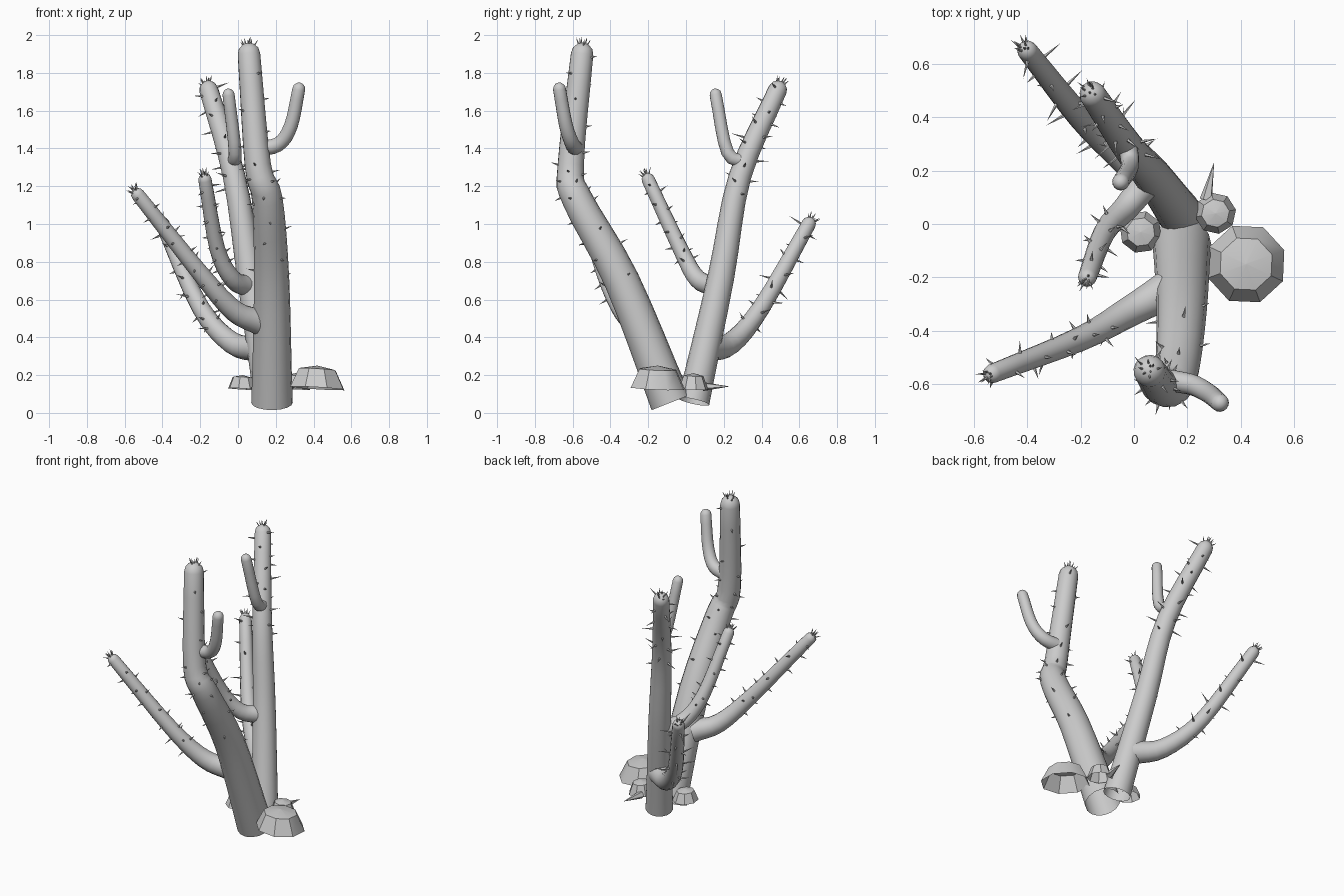
import bpy, bmesh, math, random
from mathutils import Vector

if "Cube" in bpy.data.objects:
    bpy.data.objects.remove(bpy.data.objects["Cube"])

random.seed(4)
SIDES = 16


def finish(bm, name, angle=None):
    me = bpy.data.meshes.new(name)
    bm.to_mesh(me)
    bm.free()
    ob = bpy.data.objects.new(name, me)
    bpy.context.collection.objects.link(ob)
    if angle:
        bpy.ops.object.select_all(action='DESELECT')
        ob.select_set(True)
        bpy.context.view_layer.objects.active = ob
        bpy.ops.object.shade_smooth_by_angle(angle=math.radians(angle))


def circle(c, u, v, r, n, turn=0.0):
    return [c + r * (math.cos(a) * u + math.sin(a) * v)
            for a in (turn + 2 * math.pi * k / n for k in range(n))]


def loft(bm, rings, cap=True):
    """Skin a list of point rings and close the last one."""
    prev = None
    for pts in rings:
        ring = [bm.verts.new(p) for p in pts]
        if prev:
            for k in range(len(ring)):
                j = (k + 1) % len(ring)
                bm.faces.new((prev[k], prev[j], ring[j], ring[k]))
        prev = ring
    if cap:
        bm.faces.new(prev)


def spline(pts, steps=4):
    """Catmull-Rom curve through the points."""
    p = [Vector(q) for q in pts]
    p = [2 * p[0] - p[1]] + p + [2 * p[-1] - p[-2]]
    out = []
    for a, b, c, d in zip(p, p[1:], p[2:], p[3:]):
        for k in range(steps):
            t = k / steps
            out.append((2 * b + (c - a) * t + (2 * a - 5 * b + 4 * c - d) * t * t
                        + (3 * b - a - 3 * c + d) * t ** 3) / 2)
    return out + [p[-2]]


def frames(path, r0, r1):
    """Centre, tangent, two side axes and tapered radius along the path."""
    res, last = [], len(path) - 1
    u = (path[1] - path[0]).orthogonal()
    for i, c in enumerate(path):
        t = (path[min(i + 1, last)] - path[max(i - 1, 0)]).normalized()
        u = (u - t * u.dot(t)).normalized()
        res.append((c, t, u, t.cross(u), r0 + (r1 - r0) * (i / last) ** 0.8))
    return res


def spike(bm, base, d, length, rad):
    """Thin cone."""
    d = d.normalized()
    u = d.orthogonal().normalized()
    ring = [bm.verts.new(p) for p in circle(base, u, d.cross(u), rad, 5)]
    tip = bm.verts.new(base + d * length)
    for k in range(5):
        bm.faces.new((ring[k], ring[(k + 1) % 5], tip))


def spines(name, fr, count, start, longest):
    """Scattered spines on the sides and a crown of spines at the tip."""
    bm = bmesh.new()
    for i in range(count):
        f = (start + (1 - start) * (i + random.random()) / count) * (len(fr) - 1.001)
        k = int(f)
        c = fr[k][0].lerp(fr[k + 1][0], f - k)
        _, t, u, v, r = fr[k]
        a = i * 2.4 + random.uniform(-0.4, 0.4)
        n = math.cos(a) * u + math.sin(a) * v
        spike(bm, c + n * r * 0.93, n + t * random.uniform(-0.1, 0.3),
              random.uniform(0.03, longest), 0.007)
    c, t, u, v, r = fr[-1]
    for i in range(9):
        a = i * 2.4
        d = (t + random.uniform(0.2, 0.8) * (math.cos(a) * u + math.sin(a) * v)).normalized()
        spike(bm, c + d * r * 0.95, d, 0.035, 0.005)
    finish(bm, name)


def stem(name, r0, r1, *pts, count=0, start=0.5, longest=0.05):
    """Open-bottomed tapering tube with a domed tip, plus its spines."""
    fr = frames(spline(pts), r0, r1)
    rings = [circle(c, u, v, r, SIDES) for c, t, u, v, r in fr]
    c, t, u, v, r = fr[-1]
    for a in (math.radians(d) for d in (30, 60, 80)):
        rings.append(circle(c + t * r * math.sin(a), u, v, r * math.cos(a), SIDES))
    bm = bmesh.new()
    loft(bm, rings)
    finish(bm, name, 50)
    if count:
        spines(name + "_spines", fr, count, start, longest)


# two leaning trunks
stem("front_trunk", .11, .06, (.18, -.08, .055), (.178, -.34, .7), (.155, -.575, 1.13),
     (.105, -.61, 1.31), (.058, -.55, 1.9), count=30, start=.25)
stem("back_trunk", .085, .05, (.17, .04, .06), (.065, .185, .72), (-.02, .285, 1.25),
     (-.155, .485, 1.71), count=24, start=.6, longest=.08)

# long spiny arms
stem("front_left_arm", .072, .036, (.12, -.25, .48), (-.02, -.33, .54), (-.2, -.43, .74),
     (-.53, -.56, 1.155), count=22)
stem("back_left_arm", .073, .038, (.11, .12, .34), (-.03, .24, .37), (-.2, .4, .56),
     (-.4, .65, 1), count=20, longest=.085)
stem("inner_arm", .058, .035, (.05, .16, .67), (-.03, .06, .71), (-.11, -.03, .87),
     (-.175, -.2, 1.235), count=18)

# small smooth arms
stem("upper_front_arm", .043, .034, (.08, -.58, 1.4), (.21, -.6, 1.42), (.28, -.635, 1.52),
     (.322, -.67, 1.715))
stem("upper_back_arm", .037, .032, (-.03, .32, 1.33), (-.015, .22, 1.38), (-.05, .157, 1.685))


def rock(name, x, y, r, z0, z1, turn):
    """Low-poly dome with eight sides and an open bottom."""
    bm = bmesh.new()
    h = z1 - z0
    rings = []
    for s, f in ((1, 0.08), (0.68, 0.85), (0.02, 1)):
        c = Vector((x, y, z0 + f * h))
        rings.append(circle(c, Vector((1, 0, -0.06)), Vector((0, 1, -0.04)),
                            r * s, 8, math.radians(turn)))
    loft(bm, rings)
    finish(bm, name, 40)


rock("large_rock", .42, -.15, .152, .12, .25, 20)
rock("right_rock", .305, .04, .078, .12, .21, 10)
rock("left_rock", .025, -.03, .08, .12, .2, 30)

# large spike lying among the rocks
bm = bmesh.new()
spike(bm, Vector((.27, .09, .14)), Vector((.03, .14, 0)), .145, .025)
finish(bm, "ground_spike")
